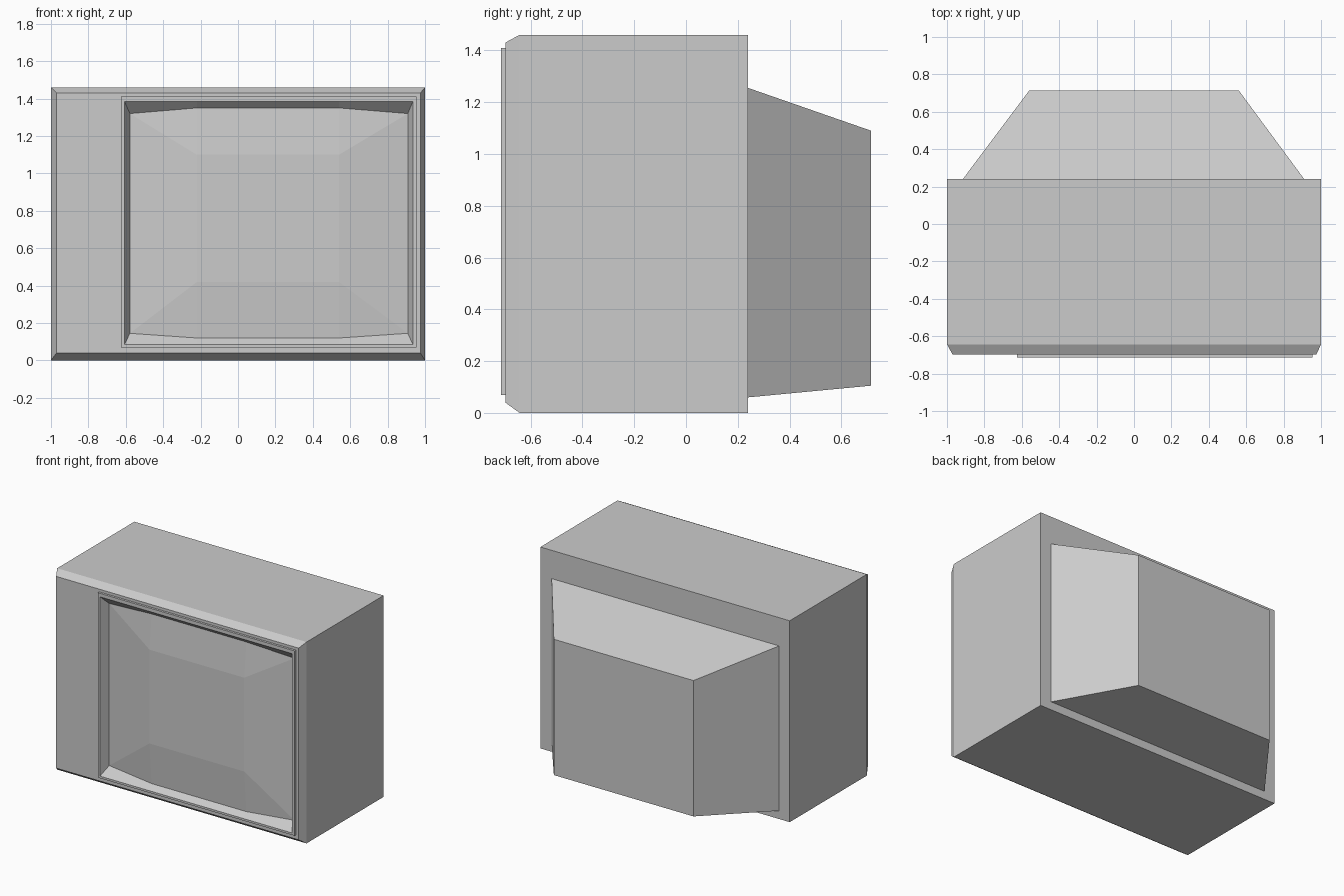
import bpy
import bmesh

cube = bpy.data.objects.get("Cube")
if cube:
    bpy.data.objects.remove(cube, do_unlink=True)

grey = bpy.data.materials.new("plain grey")
grey.use_nodes = True
COLOUR = (0.6, 0.6, 0.6, 1)
grey.diffuse_color = COLOUR
grey.node_tree.nodes["Principled BSDF"].inputs["Base Color"].default_value = COLOUR


def rect(x0, x1, z0, z1, y):
    """Corners of an upright rectangle, anticlockwise seen from the front."""
    return [(x0, y, z0), (x1, y, z0), (x1, y, z1), (x0, y, z1)]


def bridge(bm, a, b):
    n = len(a)
    for i in range(n):
        j = (i + 1) % n
        bm.faces.new((a[i], a[j], b[j], b[i]))


def finish(name, bm):
    mesh = bpy.data.meshes.new(name)
    bm.to_mesh(mesh)
    bm.free()
    mesh.materials.append(grey)
    obj = bpy.data.objects.new(name, mesh)
    bpy.context.collection.objects.link(obj)
    return obj


def loft(name, sections, cap_start=False, cap_end=False):
    """Skin a run of sections ordered from back to front."""
    bm = bmesh.new()
    rings = [[bm.verts.new(p) for p in s] for s in sections]
    for a, b in zip(rings, rings[1:]):
        bridge(bm, a, b)
    if cap_start:
        bm.faces.new(rings[0][::-1])
    if cap_end:
        bm.faces.new(rings[-1])
    return finish(name, bm)


# Cabinet with chamfered front edge and an opening for the screen
HOLE = (-0.625, 0.955, 0.07, 1.41)
loft("cabinet", [
    rect(-1, 1, 0, 1.46, 0.24),
    rect(-1, 1, 0, 1.46, -0.643),
    rect(-0.97, 0.975, 0.04, 1.43, -0.698),
    rect(*HOLE, -0.698),
], cap_start=True)

# Thin raised frame around the screen
OPENING = (-0.607, 0.935, 0.085, 1.385)
loft("screen_frame", [
    rect(*HOLE, -0.698),
    rect(*HOLE, -0.714),
    rect(*OPENING, -0.714),
])

# Tapered housing behind the cabinet
loft("rear_housing", [
    rect(-0.56, 0.56, 0.105, 1.09, 0.714),
    rect(-0.915, 0.91, 0.06, 1.255, 0.24),
], cap_start=True)

# Sloping recess walls and the bulging faceted screen
MID = (-0.22, 0.54)


def with_mids(corners, z_low, z_high, y):
    """Add two points along the bottom and two along the top edge."""
    bl, br, tr, tl = corners
    return [bl, (MID[0], y, z_low), (MID[1], y, z_low), br,
            tr, (MID[1], y, z_high), (MID[0], y, z_high), tl]


rim = with_mids(rect(*OPENING, -0.714), 0.085, 1.385, -0.714)
edge = with_mids(rect(-0.578, 0.908, 0.145, 1.32, -0.65), 0.12, 1.35, -0.676)
loft("screen_recess", [edge, rim][::-1])

bm = bmesh.new()
e = [bm.verts.new(p) for p in edge]
c = [bm.verts.new(p) for p in rect(*MID, 0.42, 1.10, -0.70)]
bm.faces.new(c)
for face in ((e[0], e[1], c[0]), (e[1], e[2], c[1], c[0]), (e[2], e[3], c[1]),
             (e[3], e[4], c[2], c[1]),
             (e[4], e[5], c[2]), (e[5], e[6], c[3], c[2]), (e[6], e[7], c[3]),
             (e[7], e[0], c[0], c[3])):
    bm.faces.new(face)
finish("screen", bm)
